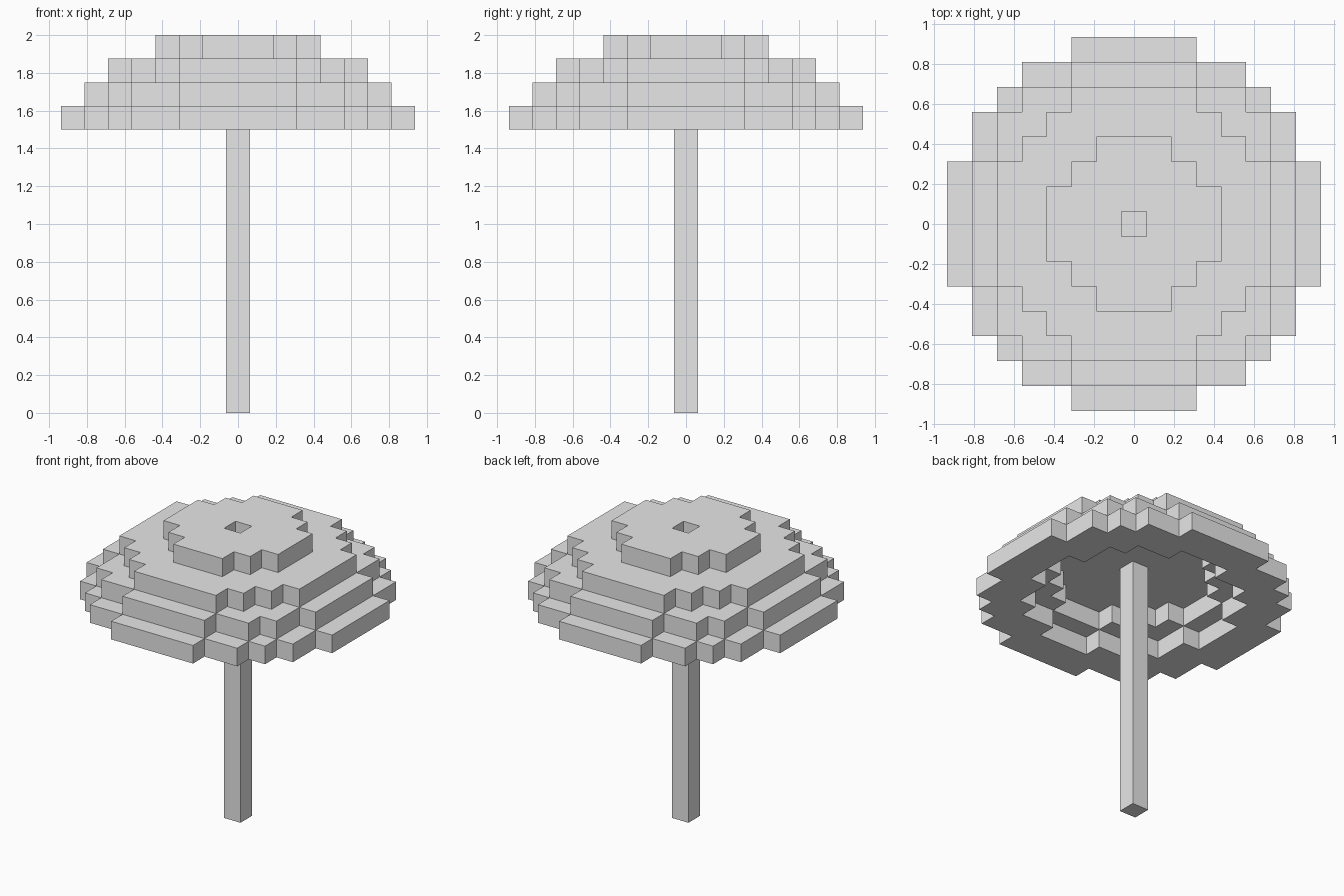
import bpy, bmesh
from mathutils import Vector

if "Cube" in bpy.data.objects:
    bpy.data.objects.remove(bpy.data.objects["Cube"], do_unlink=True)

CELL = 0.125

grey = bpy.data.materials.new("light_grey")
grey.use_nodes = True
grey.diffuse_color = (0.8, 0.8, 0.8, 1)
grey.node_tree.nodes["Principled BSDF"].inputs["Base Color"].default_value = (0.8, 0.8, 0.8, 1)


def disc(reach):
    """Cells of a stepped disc; reach[r] is the half width of row r."""
    n = len(reach) - 1
    return {(x, y) for y in range(-n, n + 1)
            for x in range(-reach[abs(y)], reach[abs(y)] + 1)}


def shrink(cells):
    """Keep only cells with all eight neighbours present."""
    steps = (-1, 0, 1)
    return {(x, y) for x, y in cells
            if all((x + i, y + j) in cells for i in steps for j in steps)}


def block_object(name, cells):
    """Make a mesh from the exposed sides of a set of cells."""
    bm = bmesh.new()
    for cell in cells:
        centre = Vector(cell) + Vector((0, 0, 0.5))
        for axis in range(3):
            for sign in (-1, 1):
                normal = Vector((0, 0, 0))
                normal[axis] = sign
                if tuple(int(a + b) for a, b in zip(cell, normal)) in cells:
                    continue
                u = Vector((0, 0, 0))
                u[(axis + 1) % 3] = 0.5
                v = normal.cross(u)
                mid = centre + normal / 2
                corners = (mid - u - v, mid + u - v, mid + u + v, mid - u + v)
                bm.faces.new([bm.verts.new(c * CELL) for c in corners])
    bmesh.ops.remove_doubles(bm, verts=bm.verts, dist=0.001)
    mesh = bpy.data.meshes.new(name)
    bm.to_mesh(mesh)
    bm.free()
    mesh.materials.append(grey)
    obj = bpy.data.objects.new(name, mesh)
    bpy.context.collection.objects.link(obj)
    return obj


# Canopy tiers, from the cap down to the rim
cap = disc([3, 3, 2, 1])
upper = disc([5, 5, 5, 4, 3, 2])
lower = disc([6, 6, 6, 5, 5, 4, 2])
rim = disc([7, 7, 7, 6, 6, 5, 4, 2])

# The cap has a socket in its middle; the two bottom tiers are open rings
tiers = {
    15: cap - {(0, 0)},
    14: upper,
    13: lower - shrink(upper),
    12: rim - shrink(lower),
}
block_object("canopy", {(x, y, z) for z, tier in tiers.items() for x, y in tier})

# Pole reaching up to the canopy ceiling
block_object("pole", {(0, 0, z) for z in range(14)})
